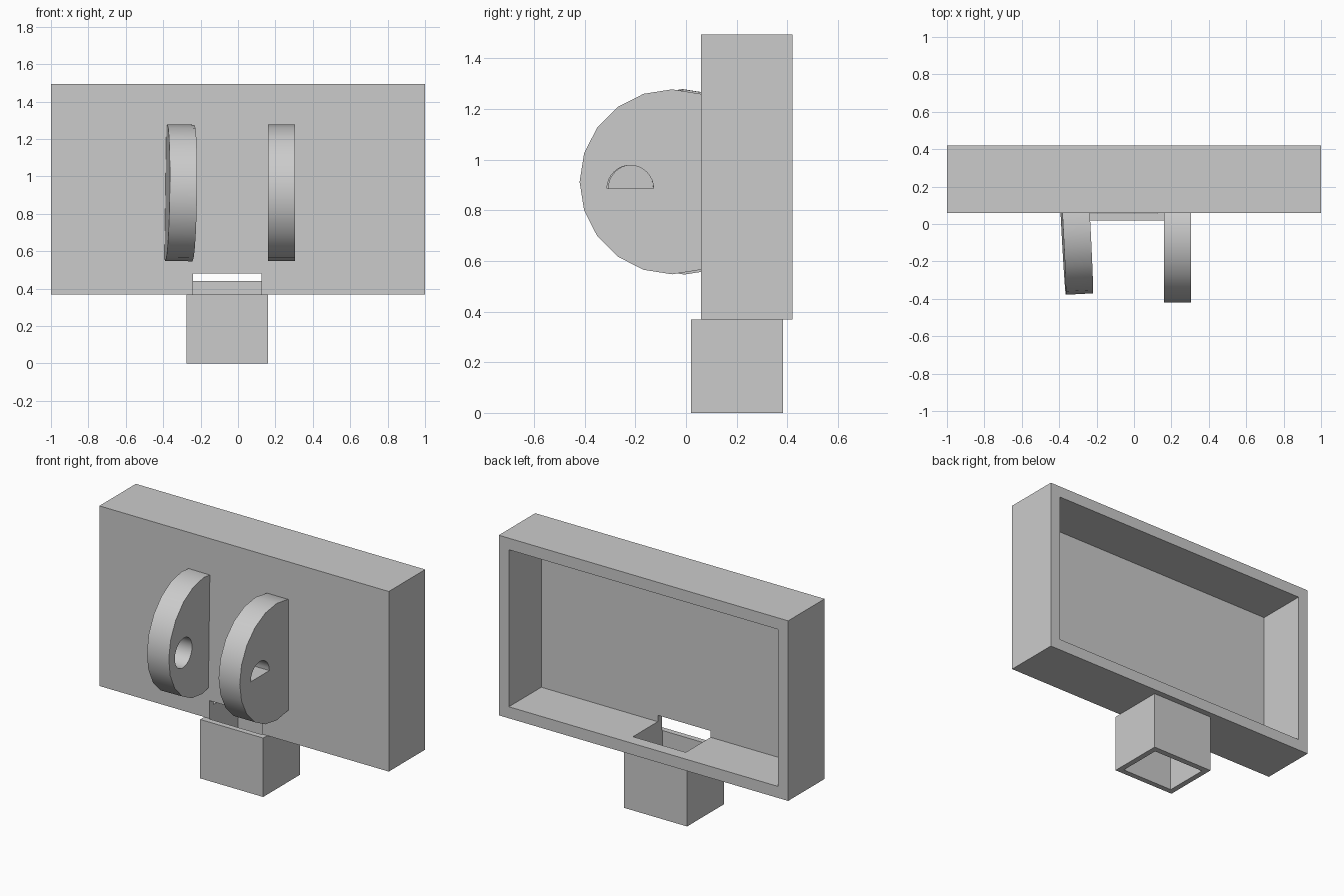
import bpy, bmesh, math
from mathutils import Matrix, Vector

default = bpy.data.objects.get("Cube")
if default:
    bpy.data.objects.remove(default, do_unlink=True)

grey = bpy.data.materials.new("plain grey")
grey.use_nodes = True
colour = (0.6, 0.6, 0.6, 1)
grey.diffuse_color = colour
grey.node_tree.nodes["Principled BSDF"].inputs["Base Color"].default_value = colour


def add_object(name, bm):
    bmesh.ops.recalc_face_normals(bm, faces=bm.faces)
    mesh = bpy.data.meshes.new(name)
    bm.to_mesh(mesh)
    bm.free()
    mesh.materials.append(grey)
    ob = bpy.data.objects.new(name, mesh)
    bpy.context.collection.objects.link(ob)
    return ob


def block(name, low, high):
    low, high = Vector(low), Vector(high)
    bm = bmesh.new()
    bmesh.ops.create_cube(bm, size=1, matrix=Matrix.Translation((low + high) / 2)
                          @ Matrix.Diagonal((high - low).to_4d()))
    return add_object(name, bm)


def slice_off(bm, point, normal):
    """Remove everything on the normal's side of a plane and cap the cut."""
    cut = bmesh.ops.bisect_plane(bm, geom=bm.verts[:] + bm.edges[:] + bm.faces[:],
                                 plane_co=point, plane_no=normal, clear_outer=True)
    edges = [g for g in cut["geom_cut"] if isinstance(g, bmesh.types.BMEdge)]
    bmesh.ops.holes_fill(bm, edges=edges, sides=0)


def rod(name, x0, x1, y, z, radius, sides, half=False):
    """Cylinder along x, optionally only its upper half."""
    bm = bmesh.new()
    place = Matrix.Translation(((x0 + x1) / 2, y, z)) @ Matrix.Rotation(math.pi / 2, 4, 'Y')
    bmesh.ops.create_cone(bm, cap_ends=True, segments=sides, radius1=radius,
                          radius2=radius, depth=x1 - x0, matrix=place)
    if half:
        slice_off(bm, (0, y, z), (0, 0, -1))
    return add_object(name, bm)


def carve(ob, *cutters):
    for cutter in cutters:
        cutter.hide_render = True
        mod = ob.modifiers.new("cut", 'BOOLEAN')
        mod.operation, mod.solver, mod.object = 'DIFFERENCE', 'EXACT', cutter
    bpy.context.view_layer.update()
    mesh = bpy.data.meshes.new_from_object(ob.evaluated_get(bpy.context.evaluated_depsgraph_get()))
    ob.modifiers.clear()
    ob.data = mesh
    for cutter in cutters:
        bpy.data.objects.remove(cutter, do_unlink=True)


# Open-backed tray, with a slot through its floor and front wall
tray = block("tray", (-1, 0.06, 0.368), (1, 0.42, 1.493))
carve(tray,
      block("cavity_cutter", (-0.93, 0.10, 0.44), (0.93, 0.6, 1.421)),
      block("slot_cutter", (-0.24, 0.03, 0.3), (0.125, 0.345, 0.48)))

# Square socket below the tray
socket = block("socket", (-0.275, 0.02, 0), (0.16, 0.382, 0.368))
carve(socket, block("socket_cutter", (-0.24, 0.055, -0.1), (0.125, 0.345, 0.5)))


# Round lugs on the front, trimmed inside the front wall
def lug(name, x0, x1, y, hole, yaw=0, roll=0):
    z = 0.912
    ob = rod(name, x0, x1, y, z, 0.365, 20)
    carve(ob, hole)
    centre = Matrix.Translation(((x0 + x1) / 2, y, z))
    turn = Matrix.Rotation(yaw, 4, 'Z') @ Matrix.Rotation(roll, 4, 'Y')
    bm = bmesh.new()
    bm.from_mesh(ob.data)
    bm.transform(centre @ turn @ centre.inverted())
    slice_off(bm, (0, 0.08, 0), (0, 1, 0))
    bmesh.ops.recalc_face_normals(bm, faces=bm.faces)
    bm.to_mesh(ob.data)
    bm.free()
    bpy.ops.object.select_all(action='DESELECT')
    ob.select_set(True)
    bpy.context.view_layer.objects.active = ob
    bpy.ops.object.shade_smooth_by_angle(angle=math.radians(30))


lug("left_lug", 0.16, 0.306, -0.055,
    rod("half_hole_cutter", 0.1, 0.4, -0.22, 0.885, 0.092, 32, half=True))
lug("right_lug", -0.384, -0.238, -0.01,
    rod("hole_cutter", -0.37, -0.1, -0.218, 0.887, 0.092, 32),
    yaw=math.radians(3), roll=math.radians(0.8))
